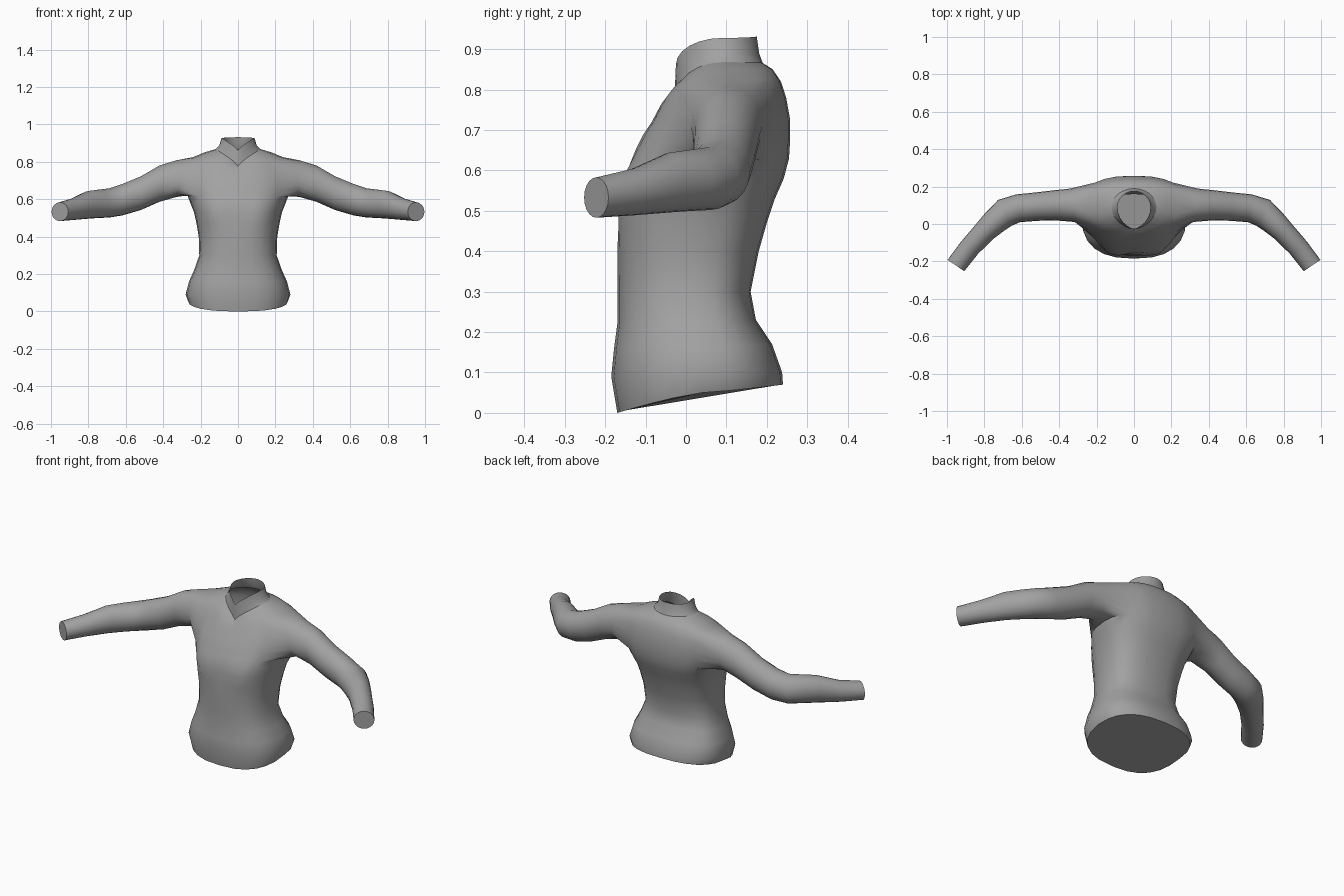
import bpy, bmesh
from math import sin, cos, pi, radians

cube = bpy.data.objects.get("Cube")
if cube:
    bpy.data.objects.remove(cube)

grey = bpy.data.materials.new("mid_grey")
grey.use_nodes = True
tone = (0.36, 0.36, 0.36, 1)
grey.diffuse_color = tone
grey.node_tree.nodes["Principled BSDF"].inputs["Base Color"].default_value = tone

COLS = 24


def ring(bm, w, front, back, mid, z_front, z_side, z_back, power=0.8, nape=False):
    """Loop around the body; front, side and back heights may differ."""
    verts = []
    for j in range(COLS):
        t = 2 * pi * j / COLS
        c, s = cos(t), sin(t)
        ac, as_ = abs(c), abs(s)
        is_front = s < 0
        x = w * ac ** (1.25 if nape and is_front else power) * (1 if c > 0 else -1)
        y = mid + ((front if is_front else back) - mid) * as_ ** power
        weight = 1 - ac if nape else as_
        z = z_side + ((z_front if is_front else z_back) - z_side) * weight
        # bust
        if is_front:
            gap = ((abs(x) - 0.12) / 0.065) ** 2 + ((z - 0.535) / 0.07) ** 2
            y -= 0.028 * 2.718 ** -gap
        verts.append(bm.verts.new((x, y, z)))
    return verts


def skin(bm, a, b):
    n = len(a)
    return [bm.faces.new((a[j], a[(j + 1) % n], b[(j + 1) % n], b[j])) for j in range(n)]


def finish(bm, name, angle, recalc=True):
    if recalc:
        bmesh.ops.recalc_face_normals(bm, faces=bm.faces[:])
    mesh = bpy.data.meshes.new(name)
    bm.to_mesh(mesh)
    bm.free()
    mesh.materials.append(grey)
    obj = bpy.data.objects.new(name, mesh)
    bpy.context.collection.objects.link(obj)
    bpy.ops.object.select_all(action="DESELECT")
    obj.select_set(True)
    bpy.context.view_layer.objects.active = obj
    bpy.ops.object.shade_smooth_by_angle(angle=radians(angle))
    return obj


# Torso: half width, front y, back y, widest y, heights at front, side, back
torso = [
    (.265, -.17, .24, .04, 0, .05, .07),
    (.28, -.185, .238, .04, .09, .09, .10),
    (.262, -.178, .213, .04, .16, .16, .17),
    (.235, -.17, .173, .03, .22, .22, .23),
    (.207, -.17, .16, .02, .3, .3, .3),
    (.21, -.17, .18, .03, .4, .4, .4),
    (.222, -.165, .2, .04, .47, .47, .47),
    (.235, -.155, .22, .05, .53, .53, .53),
    (.255, -.15, .242, .07, .58, .58, .58),
    (.27, -.14, .255, .09, .61, .62, .63),
    (.275, -.125, .258, .1, .65, .67, .68),
    (.275, -.105, .257, .11, .69, .72, .73),
    (.265, -.085, .248, .11, .72, .775, .78),
]
yoke = [
    (.24, -.065, .235, .11, .745, .825, .82),
    (.18, -.045, .215, .105, .765, .85, .85),
]
neck_base = (.12, -.027, .19, .09, .778, .868, .866)
ARM_FROM, ARM_TO = 9, 13

bm = bmesh.new()
loops = [ring(bm, *r) for r in torso]
loops += [ring(bm, *r, nape=True) for r in yoke]
loops.append(ring(bm, *neck_base, power=1, nape=True))
rows = [skin(bm, a, b) for a, b in zip(loops, loops[1:])]
bm.faces.new(loops[0][::-1])

# Sleeves: centre x, y, z, half height, half depth, heading in degrees
sleeve = [
    (.33, .10, .71, .098, .09, -8),
    (.42, .10, .683, .097, .081, -2),
    (.52, .093, .632, .09, .076, -4),
    (.62, .084, .597, .084, .075, -8),
    (.69, .06, .58, .078, .078, -28),
    (.74, .016, .576, .076, .07, -46),
    (.80, -.042, .57, .074, .061, -53),
    (.88, -.128, .547, .058, .056, -55),
    (.952, -.222, .533, .05, .054, -56),
]
SIDES = 20
for side, first in ((1, -3), (-1, COLS // 2 - 3)):
    # open the armhole and keep its rim
    hole = [rows[r][(first + k) % COLS] for r in range(ARM_FROM, ARM_TO) for k in range(6)]
    inside = set(hole)
    rim = [e for f in hole for e in f.edges if any(g not in inside for g in e.link_faces)]
    bmesh.ops.delete(bm, geom=hole, context="FACES")
    tubes = []
    for x, y, z, h, d, heading in sleeve:
        a = radians(heading)
        tubes.append([bm.verts.new((side * (x - sin(a) * d * cos(t)),
                                    y + cos(a) * d * cos(t), z + h * sin(t)))
                      for t in (2 * pi * k / SIDES for k in range(SIDES))])
    for a, b in zip(tubes, tubes[1:]):
        skin(bm, a, b)
    bm.faces.new(tubes[-1])
    start = [bm.edges.get((tubes[0][k], tubes[0][(k + 1) % SIDES])) for k in range(SIDES)]
    bmesh.ops.bridge_loops(bm, edges=rim + start)
finish(bm, "top_with_sleeves", 50)

# Collar: open band rising from the pointed neckline
bm = bmesh.new()
band = [neck_base,
        (.1, -.027, .181, .09, .815, .888, .89),
        (.088, -.025, .175, .09, .862, .928, .932)]
loops = [ring(bm, *r, power=1, nape=True) for r in band]
for a, b in zip(loops, loops[1:]):
    skin(bm, a, b)
finish(bm, "collar", 50, recalc=False)
